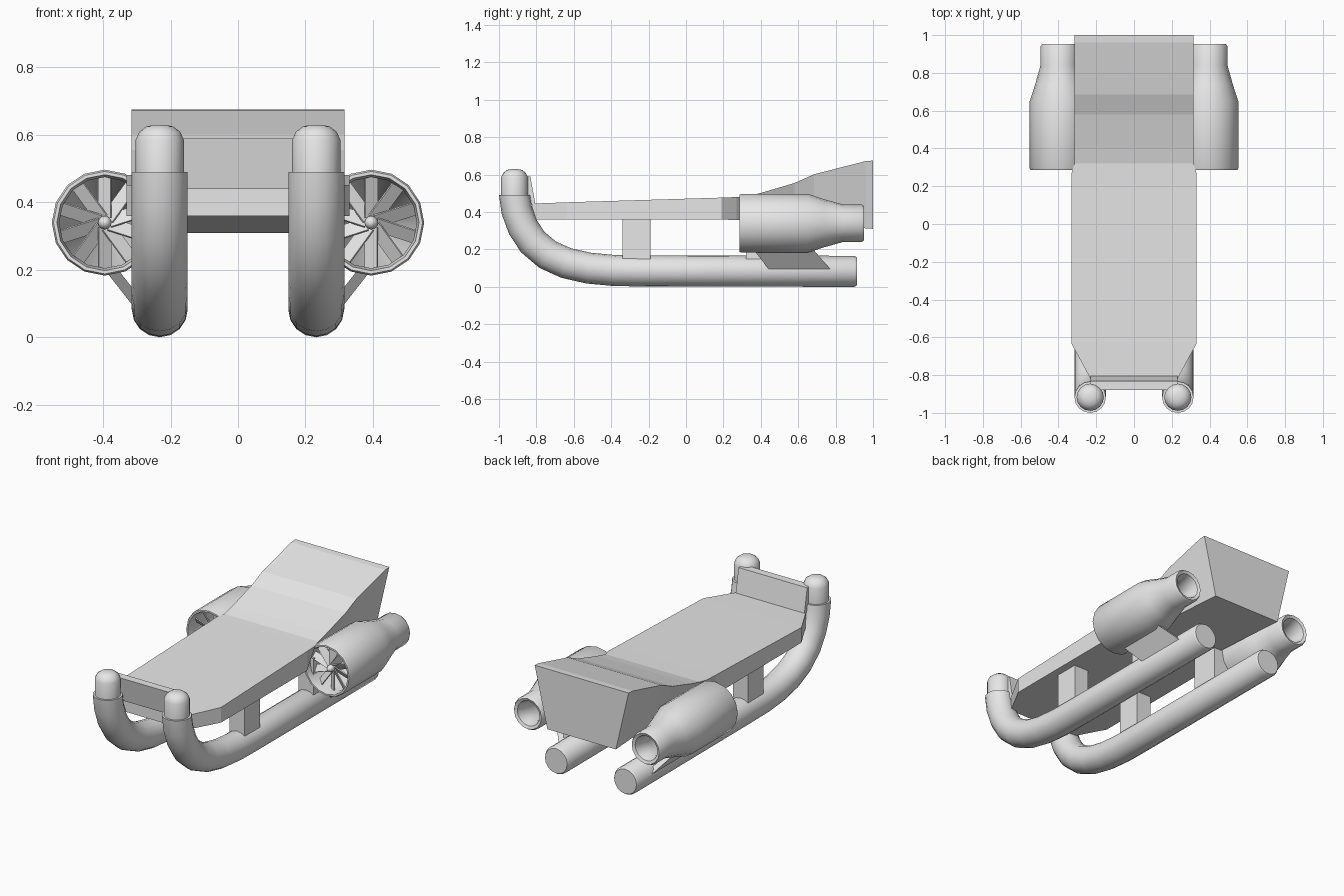
import bpy, bmesh, math
from mathutils import Vector, Matrix

if "Cube" in bpy.data.objects:
    bpy.data.objects.remove(bpy.data.objects["Cube"])

grey = bpy.data.materials.new("light grey")
grey.diffuse_color = (0.8, 0.8, 0.8, 1)
grey.use_nodes = True
grey.node_tree.nodes["Principled BSDF"].inputs["Base Color"].default_value = grey.diffuse_color


def finish(name, bm, mirror=False, smooth=None):
    bmesh.ops.recalc_face_normals(bm, faces=bm.faces)
    me = bpy.data.meshes.new(name)
    bm.to_mesh(me)
    bm.free()
    me.materials.append(grey)
    if smooth:
        for p in me.polygons:
            p.use_smooth = True
        me.set_sharp_from_angle(angle=math.radians(smooth))
    ob = bpy.data.objects.new(name, me)
    bpy.context.collection.objects.link(ob)
    if mirror:
        m = ob.modifiers.new("mirror", 'MIRROR')
        m.use_mirror_merge = False
    return ob


def loft(name, rings, closed=False, **kw):
    """Skin a list of equal-length rings; cap the ends unless closed in a loop."""
    bm = bmesh.new()
    vs = [[bm.verts.new(p) for p in r] for r in rings]
    n = len(rings[0])
    pairs = list(zip(vs, vs[1:])) + ([(vs[-1], vs[0])] if closed else [])
    for a, b in pairs:
        for i in range(n):
            j = (i + 1) % n
            bm.faces.new((a[i], a[j], b[j], b[i]))
    if not closed:
        bm.faces.new(vs[0])
        bm.faces.new(vs[-1])
    return finish(name, bm, **kw)


def ring(c, normal, r, n=16):
    """Circle around c, with the x axis as one of its in-plane axes."""
    u = Vector((1, 0, 0))
    v = Vector(normal).normalized().cross(u)
    return [Vector(c) + r * (math.cos(t) * u + math.sin(t) * v)
            for t in (2 * math.pi * i / n for i in range(n))]


def box(name, lo, hi, **kw):
    rects = [[(lo[0], lo[1], z), (hi[0], lo[1], z), (hi[0], hi[1], z), (lo[0], hi[1], z)]
             for z in (lo[2], hi[2])]
    return loft(name, rects, **kw)


# Deck and raised backrest: y, top half width, bottom half width, bottom z, top z
sections = [(-0.82, 0.23, 0.23, 0.36, 0.445), (-0.635, 0.33, 0.33, 0.36, 0.452),
            (0.19, 0.33, 0.33, 0.36, 0.477), (0.27, 0.33, 0.25, 0.357, 0.48),
            (0.32, 0.315, 0.23, 0.354, 0.482), (0.40, 0.315, 0.23, 0.349, 0.502),
            (0.58, 0.315, 0.23, 0.337, 0.555), (0.685, 0.315, 0.23, 0.331, 0.602),
            (0.96, 0.315, 0.23, 0.313, 0.672), (1.0, 0.315, 0.23, 0.31, 0.675)]
loft("deck_and_backrest",
     [[(-b, y, z0), (b, y, z0), (t, y, z1), (-t, y, z1)] for y, t, b, z0, z1 in sections])

# Slanted front board between the runner tips
loft("front_board", [[(x, -0.85, 0.44), (x, -0.805, 0.44), (x, -0.832, 0.59), (x, -0.88, 0.59)]
                     for x in (-0.23, 0.23)])

# Curved tubular runners
RX, RR = 0.232, 0.083
path = [Vector((RX, y, z)) for y, z in (
    (-0.917, 0.49), (-0.905, 0.41), (-0.872, 0.32), (-0.82, 0.24), (-0.74, 0.172),
    (-0.64, 0.127), (-0.52, 0.10), (-0.38, 0.087), (-0.2, 0.085), (0.90, 0.083), (0.913, 0.083))]
rings = []
for i, p in enumerate(path):
    d = path[min(i + 1, len(path) - 1)] - path[max(i - 1, 0)]
    if i == 0:
        d = Vector((0, 0, -1))
    rings.append(ring(p, d, RR - (0.008 if i == len(path) - 1 else 0)))
loft("runner", rings, mirror=True, smooth=40)

# Rounded runner tips
loft("runner_tip", [ring((RX, -0.917, z), (0, 0, 1), r) for z, r in
                    ((0.47, 0.072), (0.585, 0.072), (0.61, 0.06), (0.625, 0.04), (0.63, 0.015))],
     mirror=True, smooth=50)

# Posts between the runners and the deck
box("front_post", (RX - 0.05, -0.34, 0.12), (RX + 0.05, -0.19, 0.37), mirror=True)
box("rear_post", (RX - 0.05, 0.32, 0.12), (RX + 0.05, 0.50, 0.37), mirror=True)

# Hollow engine shells
EX, EZ = 0.395, 0.34
profile = [(0.285, 0.152), (0.295, 0.157), (0.65, 0.157), (0.74, 0.128), (0.84, 0.10),
           (0.94, 0.10), (0.952, 0.092), (0.945, 0.075), (0.90, 0.062), (0.82, 0.062),
           (0.62, 0.135), (0.32, 0.135), (0.285, 0.142)]
loft("engine_shell", [ring((EX, y, EZ), (0, 1, 0), r) for y, r in profile],
     closed=True, mirror=True, smooth=35)

# Intake fans with pitched blades
bm = bmesh.new()
for i in range(10):
    m = (Matrix.Translation((EX, 0.345, EZ)) @ Matrix.Rotation(math.tau * i / 10, 4, 'Y')
         @ Matrix.Translation((0, 0, 0.075)) @ Matrix.Rotation(math.radians(35), 4, 'Z')
         @ Matrix.Diagonal((0.045, 0.006, 0.122, 1)))
    bmesh.ops.create_cube(bm, size=1, matrix=m)
finish("fan_blades", bm, mirror=True)

# Fan hubs on a short shaft
loft("fan_hub", [ring((EX, y, EZ), (0, 1, 0), r, 12) for y, r in
                 ((0.30, 0.005), (0.305, 0.014), (0.318, 0.02), (0.335, 0.02), (0.37, 0.02))],
     mirror=True, smooth=50)

# Swept brackets from the runners out to the engines
loft("engine_bracket", [
    [(0.265, 0.45, 0.085), (0.305, 0.45, 0.085), (0.305, 0.78, 0.085), (0.265, 0.78, 0.085)],
    [(0.355, 0.36, 0.20), (0.395, 0.36, 0.20), (0.395, 0.68, 0.20), (0.355, 0.68, 0.20)]],
    mirror=True)
